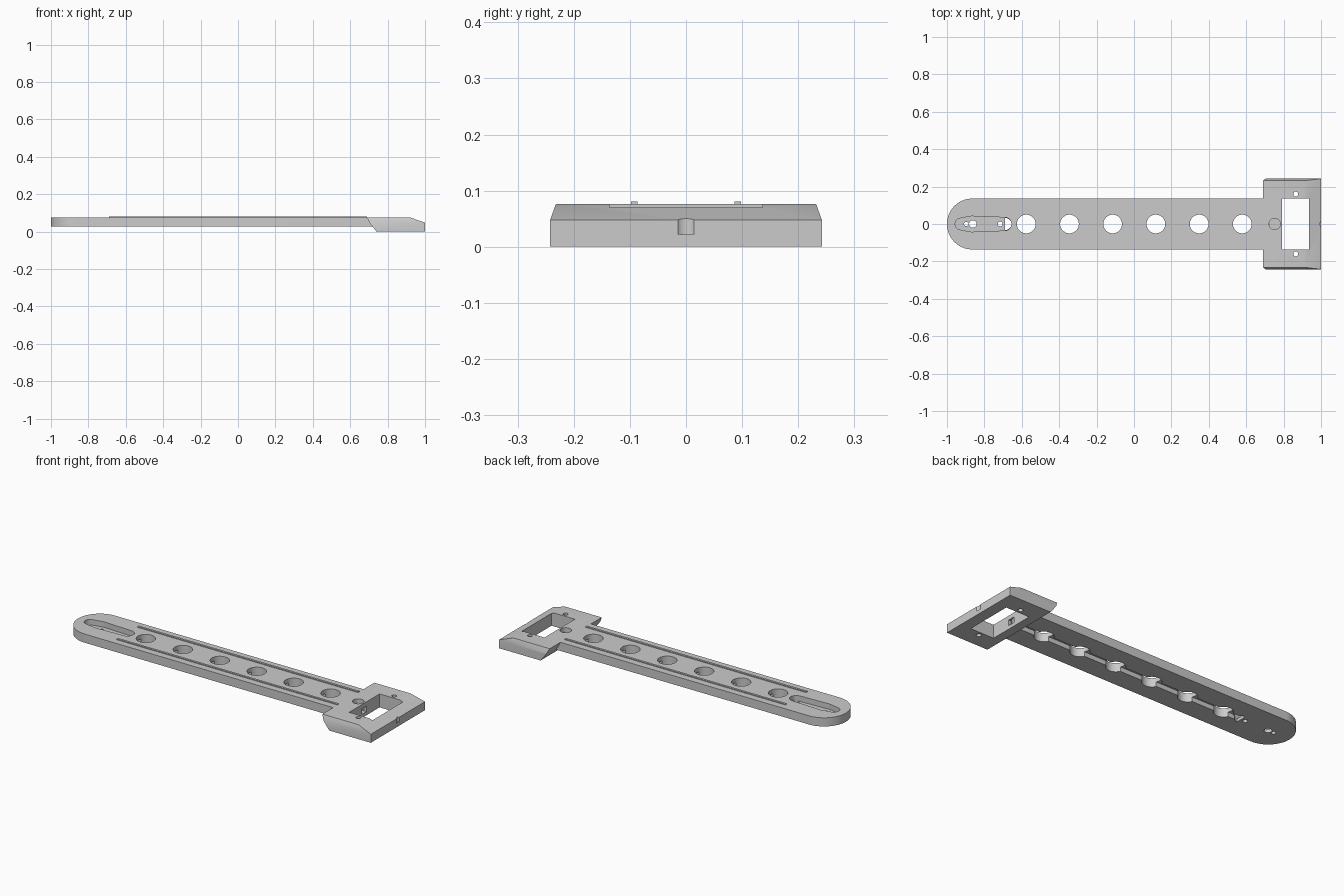
import bpy, bmesh, math
from mathutils import Vector

cube = bpy.data.objects.get("Cube")
if cube:
    bpy.data.objects.remove(cube, do_unlink=True)

grey = bpy.data.materials.new("mid grey")
grey.use_nodes = True
grey.diffuse_color = (0.6, 0.6, 0.6, 1)
grey.node_tree.nodes["Principled BSDF"].inputs["Base Color"].default_value = (0.6, 0.6, 0.6, 1)


def prism(name, points, direction):
    """Extrude a planar polygon of 3D points along a direction."""
    bm = bmesh.new()
    base = bm.faces.new([bm.verts.new(p) for p in points])
    result = bmesh.ops.extrude_face_region(bm, geom=[base])
    moved = [v for v in result["geom"] if isinstance(v, bmesh.types.BMVert)]
    bmesh.ops.translate(bm, verts=moved, vec=Vector(direction))
    bmesh.ops.recalc_face_normals(bm, faces=bm.faces[:])
    mesh = bpy.data.meshes.new(name)
    bm.to_mesh(mesh)
    bm.free()
    mesh.materials.append(grey)
    obj = bpy.data.objects.new(name, mesh)
    bpy.context.collection.objects.link(obj)
    return obj


def outline(name, points, z0, z1):
    return prism(name, [(x, y, z0) for x, y in points], (0, 0, z1 - z0))


def box(name, x0, x1, y0, y1, z0, z1):
    return outline(name, [(x0, y0), (x1, y0), (x1, y1), (x0, y1)], z0, z1)


def arc(cx, cy, r, start, end, steps):
    angles = [math.radians(start + (end - start) * i / steps) for i in range(steps + 1)]
    return [(cx + r * math.cos(a), cy + r * math.sin(a)) for a in angles]


def cylinder(name, x, y, r, z0, z1):
    return outline(name, arc(x, y, r, 0, 360, 40)[:-1], z0, z1)


def combine(target, other, operation):
    mod = target.modifiers.new("combine", "BOOLEAN")
    mod.operation = operation
    mod.solver = "EXACT"
    mod.object = other
    bpy.context.view_layer.objects.active = target
    bpy.ops.object.modifier_apply(modifier=mod.name)
    bpy.data.objects.remove(other, do_unlink=True)


TOP, UNDER = 0.076, 0.027

# Long arm with a round tip
arm = outline("arm", arc(-0.864, 0, 0.136, 90, 270, 40) + [(0.76, -0.136), (0.76, 0.136)], UNDER, TOP)

# Wide head: chamfered sides crossed with an undercut, sloped end profile
head = prism("head", [(0.6, y, z) for y, z in
             [(-0.242, 0), (0.242, 0), (0.242, 0.048), (0.232, TOP), (-0.232, TOP), (-0.242, 0.048)]],
             (0.5, 0, 0))
side = prism("head_profile", [(x, -0.4, z) for x, z in
             [(0.74, 0), (1, 0), (1, 0.048), (0.918, TOP), (0.69, TOP), (0.705, 0.045)]],
             (0, 0.8, 0))
combine(head, side, "INTERSECT")
combine(arm, head, "UNION")
arm.name = "arm_and_head"

# Lightening holes along the arm
for i in range(6):
    combine(arm, cylinder("hole_cutter", -0.576 + 0.231 * i, 0, 0.05, -0.1, 0.2), "DIFFERENCE")

# Cable groove under the arm, running into the head window
combine(arm, box("groove_cutter", -0.67, 0.80, -0.02, 0.02, 0.02, 0.052), "DIFFERENCE")

# Tapered lever pocket at the tip, with screw holes and a cable exit
pocket = (arc(-0.925, 0, 0.031, 110, 250, 16) + arc(-0.865, 0, 0.042, 260, 280, 4)
          + arc(-0.69, 0, 0.035, -90, 90, 20) + arc(-0.865, 0, 0.042, 80, 100, 4))
combine(arm, outline("pocket_cutter", pocket, 0.045, 0.2), "DIFFERENCE")
for x, r in [(-0.897, 0.012), (-0.862, 0.02), (-0.715, 0.013)]:
    combine(arm, cylinder("screw_cutter", x, 0, r, -0.1, 0.2), "DIFFERENCE")
exit_shape = arc(-0.69, 0, 0.033, -90, 90, 20)
combine(arm, outline("exit_cutter", exit_shape, -0.1, 0.06), "DIFFERENCE")

# Head window, mounting holes, cable well and end notch
combine(arm, box("window_cutter", 0.79, 0.936, -0.136, 0.136, -0.1, 0.2), "DIFFERENCE")
for s in (-1, 1):
    combine(arm, cylinder("mount_cutter", 0.865, 0.16 * s, 0.013, -0.1, 0.2), "DIFFERENCE")
combine(arm, cylinder("well_cutter", 0.752, 0, 0.03, 0.022, 0.2), "DIFFERENCE")
combine(arm, cylinder("notch_cutter", 1.014, 0, 0.02, 0.022, 0.2), "DIFFERENCE")

# Thin raised rails
rails = [box(n + "_rail", -0.69, 0.69, 0.092 * s - 0.006, 0.092 * s + 0.006, TOP - 0.005, 0.081)
         for n, s in (("left", 1), ("right", -1))]

bpy.ops.object.select_all(action="DESELECT")
arm.select_set(True)
bpy.context.view_layer.objects.active = arm
bpy.ops.object.shade_smooth_by_angle(angle=math.radians(20))
